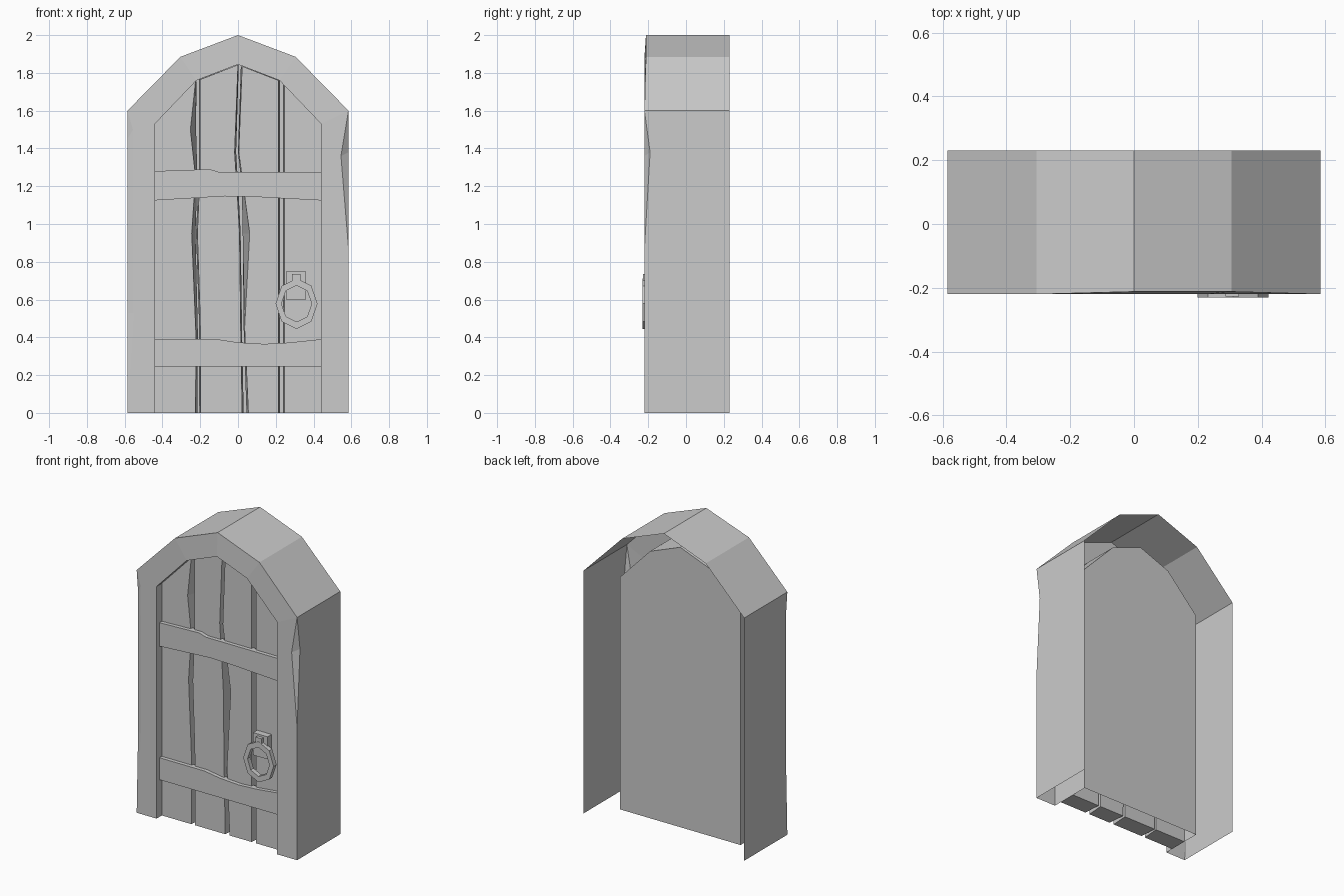
import bpy, bmesh, math

if "Cube" in bpy.data.objects:
    bpy.data.objects.remove(bpy.data.objects["Cube"])


def make(name, verts, faces):
    me = bpy.data.meshes.new(name)
    me.from_pydata(verts, [], faces)
    bm = bmesh.new()
    bm.from_mesh(me)
    bmesh.ops.remove_doubles(bm, verts=bm.verts, dist=0.0005)
    bmesh.ops.recalc_face_normals(bm, faces=bm.faces)
    bm.to_mesh(me)
    bm.free()
    ob = bpy.data.objects.new(name, me)
    bpy.context.collection.objects.link(ob)
    return ob


def lofted(name, rings, closed=False, caps=False):
    """Join equal-length point rows with quads."""
    n = len(rings[0])
    verts = [p for r in rings for p in r]
    faces = []
    for r in range(len(rings) - 1):
        for i in range(n if closed else n - 1):
            j = (i + 1) % n
            faces.append((r * n + i, r * n + j, (r + 1) * n + j, (r + 1) * n + i))
    if caps:
        last = (len(rings) - 1) * n
        faces += [tuple(range(n)), tuple(range(last, last + n))]
    return make(name, verts, faces)


def slab(name, front, back, y0, y1):
    return lofted(name, [[(x, y0, z) for x, z in front],
                         [(x, y1, z) for x, z in back]], closed=True, caps=True)


# Frame: hollow arch shell with chipped front edges, open at back and bottom
outer = [(-.585, 0), (-.585, .53), (-.585, 1.45), (-.585, 1.6), (-.305, 1.885), (0, 2),
         (.305, 1.885), (.585, 1.6), (.585, 1.37), (.585, .87), (.585, 0)]
inner = [(-.44, 0), (-.44, .53), (-.44, 1.45), (-.44, 1.53), (-.22, 1.76), (0, 1.845),
         (.22, 1.76), (.44, 1.53), (.44, 1.37), (.44, .87), (.44, 0)]
back = [(x, .23, z) for x, z in outer]
side = [(x, -.22, z) for x, z in outer]
front = list(side)
side[1], front[1] = (-.585, -.205, .53), (-.552, -.22, .53)
side[2], front[2] = (-.585, -.205, 1.45), (-.556, -.22, 1.5)
side[8], front[8] = (.585, -.19, 1.38), (.545, -.22, 1.36)
for i in (5, 6):
    side[i] = front[i] = (outer[i][0], -.212, outer[i][1])
lofted("arch_frame", [back, side, front,
                      [(x, -.22, z) for x, z in inner],
                      [(x, .06, z) for x, z in inner]])

# Back panel closing the opening
make("back_panel", [(x, .06, z) for x, z in inner], [tuple(range(len(inner)))])

# Planks: warped edges given as (front x, back x, z), running upward
edges = [
    ([(-.44, -.44, 0), (-.44, -.44, 1.53)],
     [(-.225, -.215, 0), (-.222, -.212, .4), (-.245, -.225, .95), (-.225, -.215, 1.25),
      (-.252, -.222, 1.5), (-.225, -.22, 1.755)]),
    ([(-.198, -.205, 0), (-.2, -.207, .5), (-.215, -.222, .95), (-.2, -.207, 1.3), (-.2, -.207, 1.765)],
     [(.022, .03, 0), (.015, .022, .4), (.008, .014, .95), (-.003, .004, 1.15),
      (-.018, -.01, 1.38), (0, .004, 1.843)]),
    ([(.055, .045, 0), (.035, .03, .45), (.062, .025, .95), (.028, .02, 1.2), (.004, 0, 1.38), (.022, .015, 1.835)],
     [(.215, .222, 0), (.215, .222, 1.76)]),
    ([(.245, .238, 0), (.245, .238, 1.735)],
     [(.44, .44, 0), (.44, .44, 1.53)]),
]
for k, (lft, rgt) in enumerate(edges):
    loop = lft + rgt[::-1]
    slab(f"plank_{k + 1}", [(f, z) for f, b, z in loop], [(b, z) for f, b, z in loop], -.165, -.05)

# Cross straps
upper = [(-.44, 1.125), (-.07, 1.147), (.1, 1.143), (.44, 1.125), (.44, 1.275),
         (-.1, 1.275), (-.15, 1.29), (-.44, 1.28)]
lower = [(-.44, .245), (.44, .245), (.44, .39), (.27, .372), (.14, .365), (0, .373),
         (-.11, .39), (-.44, .39)]
for name, pts in (("upper_strap", upper), ("lower_strap", lower)):
    slab(name, pts, pts, -.19, -.15)


# Handle: plate, knob and octagonal pull ring
def box(name, x0, x1, y0, y1, z0, z1):
    p = [(x0, z0), (x1, z0), (x1, z1), (x0, z1)]
    return slab(name, p, p, y0, y1)


box("handle_plate", .255, .36, -.207, -.15, .6, .748)
box("handle_knob", .287, .33, -.228, -.2, .69, .735)


def octagon(rx, rz, y):
    return [(.31 + rx * math.cos(i * math.pi / 4), y, .578 + rz * math.sin(i * math.pi / 4))
            for i in range(8)]


a, b = (.111, .134), (.08, .096)
lofted("pull_ring", [octagon(*a, -.2), octagon(*a, -.23), octagon(*b, -.23),
                     octagon(*b, -.2), octagon(*a, -.2)], closed=True)
